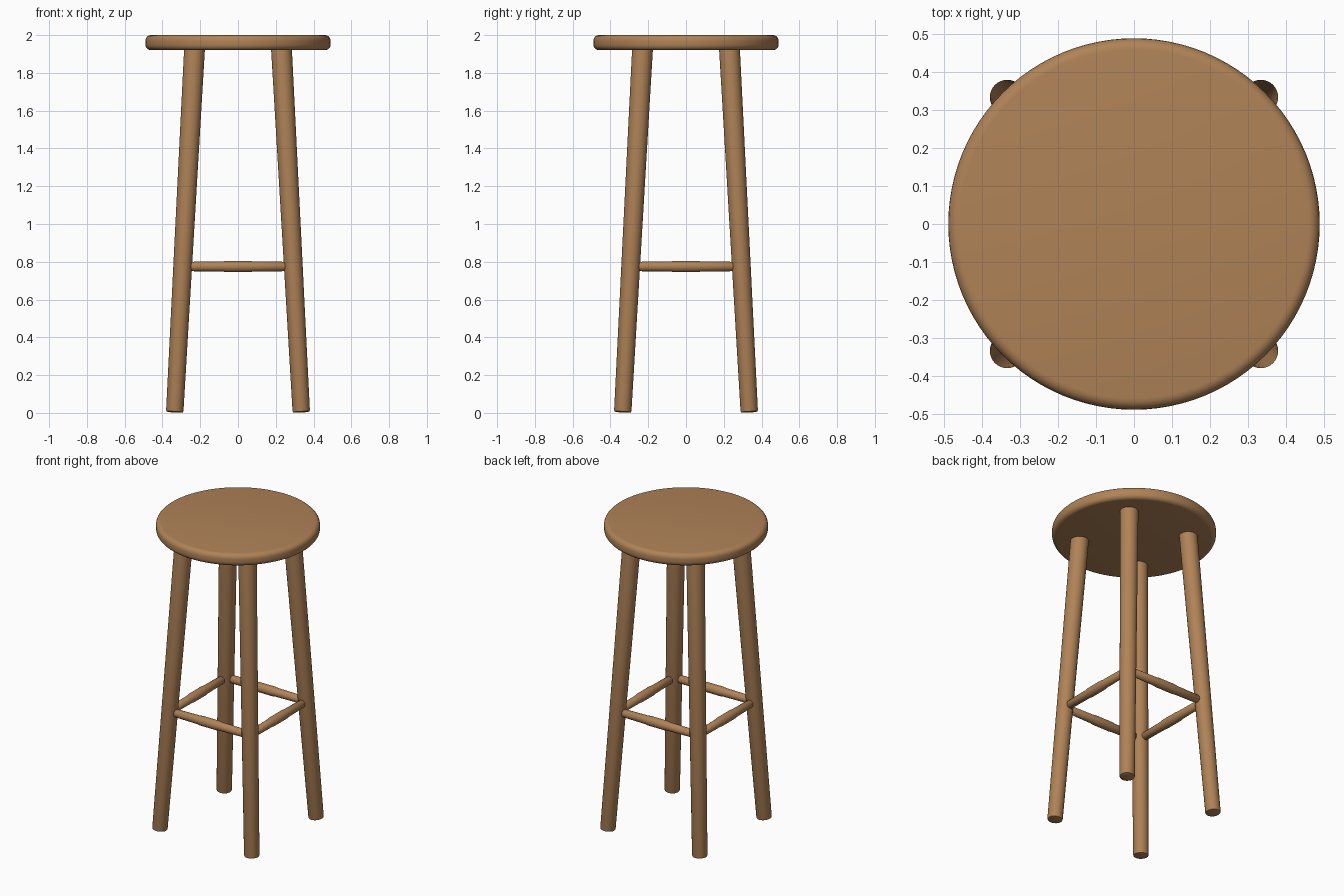
import bpy
import math
from mathutils import Vector

cube = bpy.data.objects.get("Cube")
if cube:
    bpy.data.objects.remove(cube, do_unlink=True)

# Single wood colour
wood = bpy.data.materials.new("warm_wood")
wood.use_nodes = True
wood.diffuse_color = (0.43, 0.225, 0.095, 1)
bsdf = next(n for n in wood.node_tree.nodes if n.type == 'BSDF_PRINCIPLED')
bsdf.inputs["Base Color"].default_value = wood.diffuse_color


def turned(name, profile, start, end, sides):
    """Spin a (radius, distance) profile around the line from start to end."""
    verts, faces = [], []
    for radius, dist in profile:
        for i in range(sides):
            a = 2 * math.pi * i / sides
            verts.append((radius * math.cos(a), radius * math.sin(a), dist))
    for ring in range(len(profile) - 1):
        for i in range(sides):
            j = (i + 1) % sides
            lo, hi = ring * sides, (ring + 1) * sides
            faces.append((lo + i, lo + j, hi + j, hi + i))
    faces.append(tuple(reversed(range(sides))))
    faces.append(tuple(range(len(verts) - sides, len(verts))))
    mesh = bpy.data.meshes.new(name)
    mesh.from_pydata(verts, [], faces)
    mesh.materials.append(wood)
    obj = bpy.data.objects.new(name, mesh)
    bpy.context.collection.objects.link(obj)
    obj.location = start
    axis = Vector(end) - Vector(start)
    obj.rotation_mode = 'QUATERNION'
    obj.rotation_quaternion = Vector((0, 0, 1)).rotation_difference(axis)
    bpy.ops.object.select_all(action='DESELECT')
    obj.select_set(True)
    bpy.context.view_layer.objects.active = obj
    bpy.ops.object.shade_smooth_by_angle(angle=math.radians(40))
    return obj


# Round seat with a softened rim
seat_radius, thickness, rim = 0.49, 0.08, 0.03
arc = [math.radians(a) for a in range(0, 91, 18)]
lower = [(seat_radius - rim + rim * math.sin(a), rim - rim * math.cos(a)) for a in arc]
upper = [(r, thickness - d) for r, d in reversed(lower)]
turned("seat", lower + upper, (0, 0, 1.92), (0, 0, 2), 96)

# Four splayed, tapered legs
foot, top, foot_z, top_z = 0.335, 0.23, 0.004, 1.93
length = Vector((foot - top, foot - top, top_z - foot_z)).length
leg_profile = [(0.039, 0), (0.044, 0.002), (0.046, 0.008), (0.055, length)]
for sy, depth in ((-1, "front"), (1, "back")):
    for sx, side in ((-1, "right"), (1, "left")):
        turned(f"{depth}_{side}_leg", leg_profile,
               (sx * foot, sy * foot, foot_z), (sx * top, sy * top, top_z), 32)

# Four rungs, slightly swollen in the middle, meeting the legs
half, offset, rung_z = 0.25, 0.293, 0.775
rung_profile = [(0.021, 0), (0.025, 0.005), (0.027, 0.17), (0.03, 0.19),
                (0.03, 0.31), (0.027, 0.33), (0.025, 0.495), (0.021, 0.5)]
for s, x_name, y_name in ((-1, "right_rung", "front_rung"), (1, "left_rung", "back_rung")):
    turned(y_name, rung_profile, (-half, s * offset, rung_z), (half, s * offset, rung_z), 24)
    turned(x_name, rung_profile, (s * offset, -half, rung_z), (s * offset, half, rung_z), 24)
